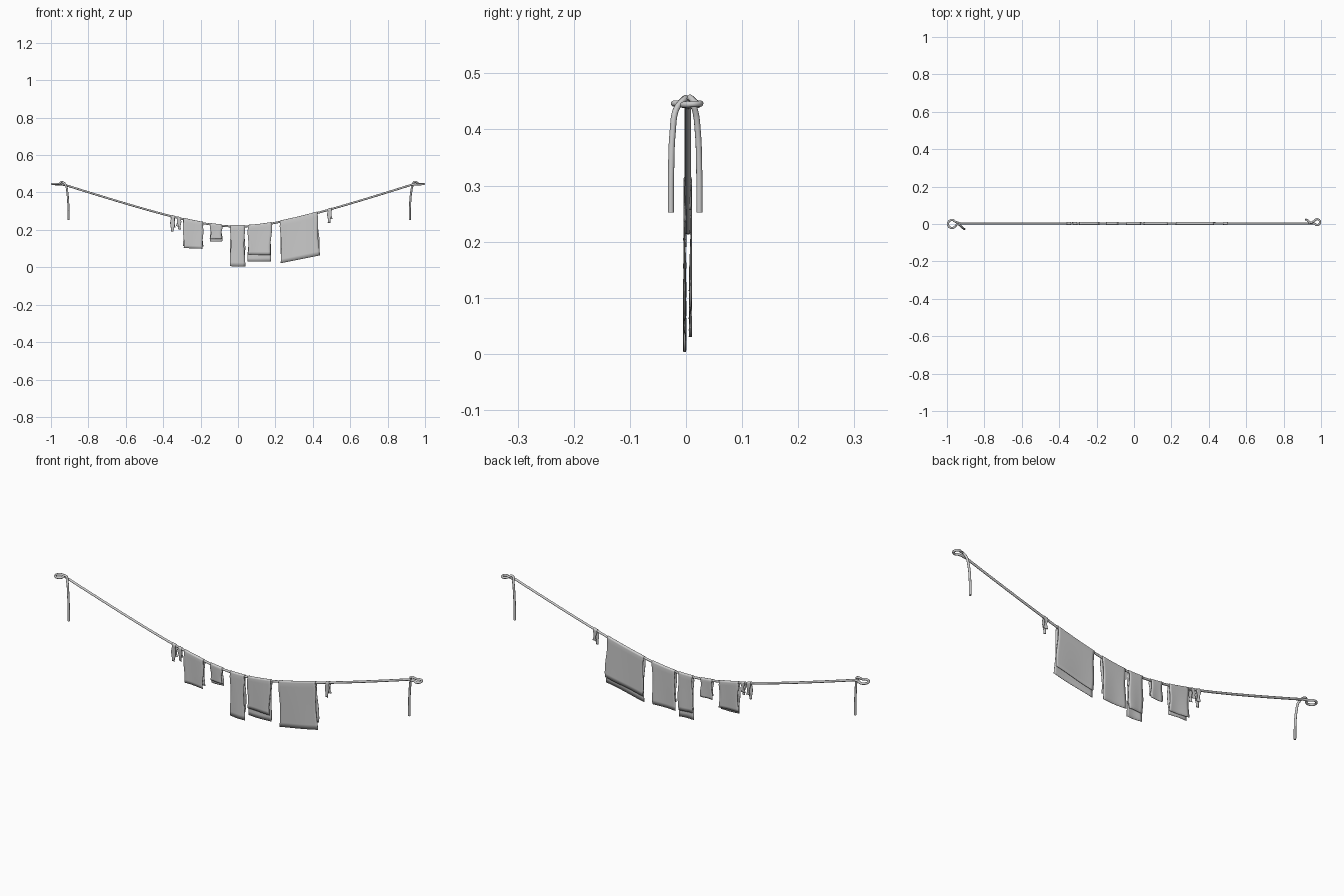
import bpy, math

if "Cube" in bpy.data.objects:
    bpy.data.objects.remove(bpy.data.objects["Cube"])

ROPE_R = 0.0055
ROPE_Y = 0.003


def rope_z(x):
    """Height of the sagging line."""
    return 0.218 + 0.33 * (math.sqrt(x * x + 0.298 ** 2) - 0.298)


def rope(name, pts):
    cu = bpy.data.curves.new(name, 'CURVE')
    cu.dimensions = '3D'
    cu.bevel_depth = ROPE_R
    cu.bevel_resolution = 3
    cu.use_fill_caps = True
    cu.resolution_u = 6
    sp = cu.splines.new('BEZIER')
    sp.bezier_points.add(len(pts) - 1)
    for bp, p in zip(sp.bezier_points, pts):
        bp.co = p
        bp.handle_left_type = bp.handle_right_type = 'AUTO'
    ob = bpy.data.objects.new(name, cu)
    bpy.context.collection.objects.link(ob)
    return ob


def knot(name, sx, cx, cy, r, tail_x, tail_y, side):
    """End loop, wrap over the line and hanging tail."""
    pts = [(sx * 0.925, ROPE_Y, rope_z(0.925))]
    for i in range(9):
        a = side * (math.radians(35 + i * 290 / 8))
        pts.append((sx * (cx - r * math.cos(a)), cy + r * math.sin(a), 0.443 + 0.004 * i / 8))
    # crossing over the line, then dropping
    pts += [(sx * 0.943, ROPE_Y + tail_y * 0.15, 0.456),
            (sx * (tail_x + 0.014), tail_y * 0.65, 0.436),
            (sx * (tail_x + 0.006), tail_y * 0.88, 0.395),
            (sx * (tail_x + 0.001), tail_y * 0.98, 0.33),
            (sx * tail_x, tail_y, 0.252)]
    return rope(name, pts)


def cloth(name, x0, x1, front, back, lean=(0, 0), shift=0.0, phase=0.0):
    """Sheet folded over the line. front/back: hem heights (left, right)."""
    nx = max(4, int((x1 - x0) / 0.012))
    nleg, narc, rad = 10, 8, 0.0066
    verts, faces = [], []
    for i in range(nx + 1):
        u = i / nx
        x = x0 + (x1 - x0) * u
        zc = rope_z(x)
        prof = []
        for s, hem in ((-1, front), (1, back)):
            zb = hem[0] + (hem[1] - hem[0]) * u
            leg = []
            for k in range(nleg):
                t = 1 - k / nleg
                y = ROPE_Y + s * rad * (1 - 0.25 * t)
                y += 0.0022 * t * math.sin(u * 5 + phase + s)
                dx = t * (lean[0] * (1 - u) + lean[1] * u) + s * shift * t
                dx += 0.003 * math.sin(t * 6 + phase + s) * (2 * u - 1)
                leg.append((x + dx, y, zc + (zb - zc) * t))
            prof.append(leg)
        arc = [(x, ROPE_Y - rad * math.cos(math.pi * k / narc),
                zc + rad * math.sin(math.pi * k / narc)) for k in range(narc + 1)]
        verts += prof[0] + arc + prof[1][::-1]
    n = 2 * nleg + narc + 1
    for i in range(nx):
        for k in range(n - 1):
            a = i * n + k
            faces.append((a, a + n, a + n + 1, a + 1))
    me = bpy.data.meshes.new(name)
    me.from_pydata(verts, [], faces)
    for p in me.polygons:
        p.use_smooth = True
    ob = bpy.data.objects.new(name, me)
    bpy.context.collection.objects.link(ob)
    m = ob.modifiers.new('thickness', 'SOLIDIFY')
    m.thickness = 0.0018
    m.offset = 0
    bpy.ops.object.select_all(action='DESELECT')
    ob.select_set(True)
    bpy.context.view_layer.objects.active = ob
    bpy.ops.object.shade_smooth_by_angle(angle=math.radians(40))
    return ob


# main line
xs = [-0.945 + 1.89 * i / 24 for i in range(25)]
rope('clothes_line', [(x, ROPE_Y, rope_z(x)) for x in xs])

# tied ends
knot('left_knot', -1, 0.973, 0.0, 0.0215, 0.906, -0.027, 1)
knot('right_knot', 1, 0.979, 0.010, 0.0155, 0.919, 0.024, -1)

# laundry, left to right
cloth('small_strip_a', -0.358, -0.339, (0.192, 0.190), (0.215, 0.213), shift=0.003)
cloth('small_strip_b', -0.325, -0.307, (0.204, 0.202), (0.220, 0.218), shift=-0.003, phase=1)
cloth('napkin', -0.292, -0.188, (0.103, 0.099), (0.115, 0.110), phase=0.6)
cloth('small_cloth', -0.148, -0.086, (0.152, 0.152), (0.137, 0.137), phase=2)
cloth('long_towel', -0.041, 0.036, (0.006, 0.003), (0.042, 0.040), phase=3)
cloth('towel', 0.055, 0.180, (0.068, 0.066), (0.030, 0.030), lean=(-0.002, -0.006), phase=1.4)
cloth('sheet', 0.225, 0.424, (0.022, 0.064), (0.052, 0.095), lean=(0.006, 0.012), phase=2.4)
cloth('small_strip_c', 0.481, 0.499, (0.238, 0.236), (0.256, 0.258), shift=0.003, phase=0.5)
